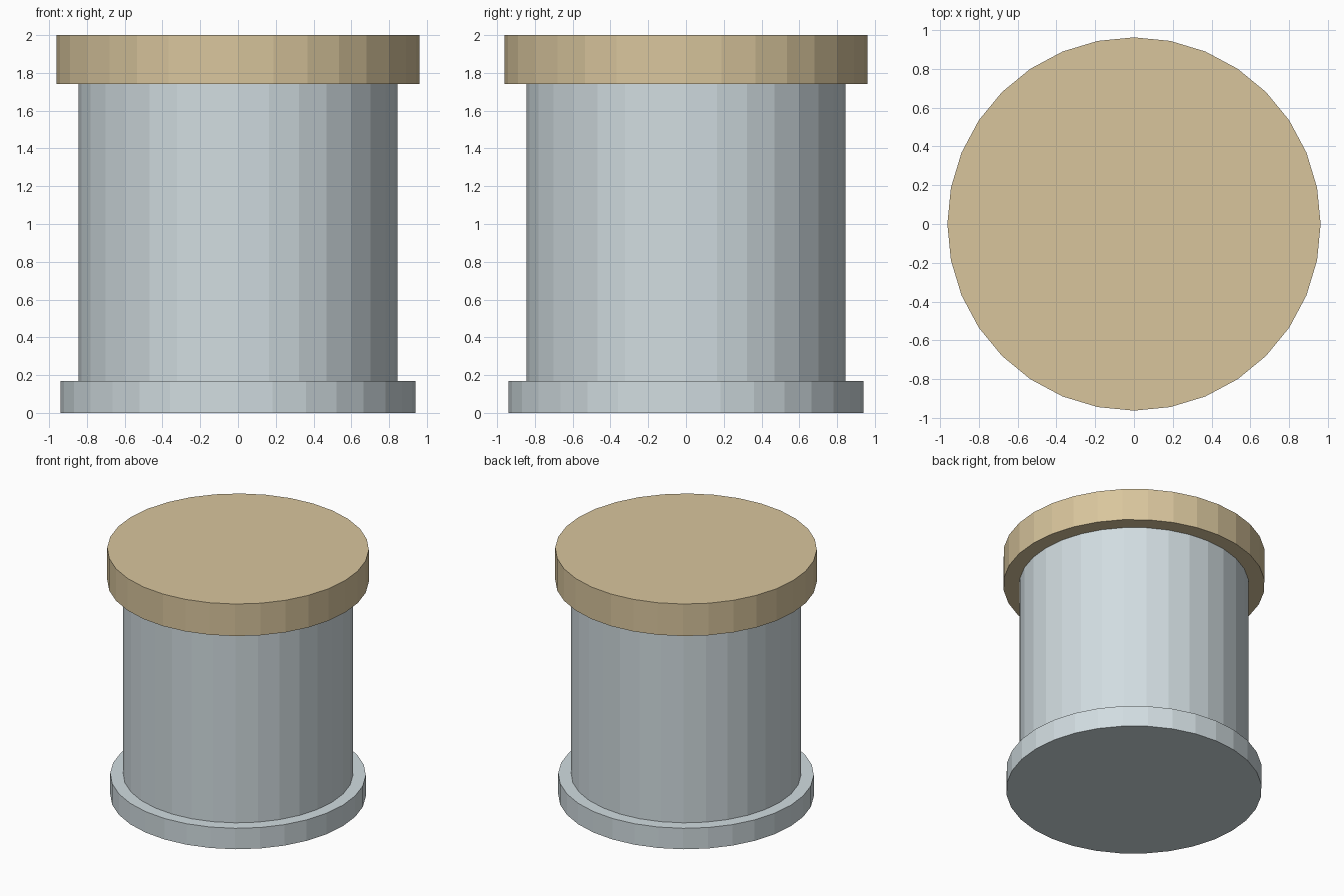
import bpy

cube = bpy.data.objects.get("Cube")
if cube:
    bpy.data.objects.remove(cube, do_unlink=True)


def make_material(name, rgb):
    mat = bpy.data.materials.new(name)
    mat.use_nodes = True
    mat.diffuse_color = (*rgb, 1)
    mat.node_tree.nodes["Principled BSDF"].inputs["Base Color"].default_value = (*rgb, 1)
    return mat


def make_drum(name, radius, bottom, top, mat):
    """Flat-shaded, capped cylinder between two heights."""
    bpy.ops.mesh.primitive_cylinder_add(
        vertices=32, radius=radius, depth=top - bottom,
        location=(0, 0, (bottom + top) / 2))
    obj = bpy.context.object
    obj.name = name
    obj.data.materials.append(mat)
    return obj


pale_grey = make_material("pale grey", (0.64, 0.72, 0.75))
tan = make_material("tan", (0.69, 0.56, 0.335))

# Wide foot, straight body and overhanging lid
make_drum("base", 0.94, 0, 0.17, pale_grey)
make_drum("body", 0.845, 0.17, 1.74, pale_grey)
make_drum("lid", 0.962, 1.74, 2.0, tan)
